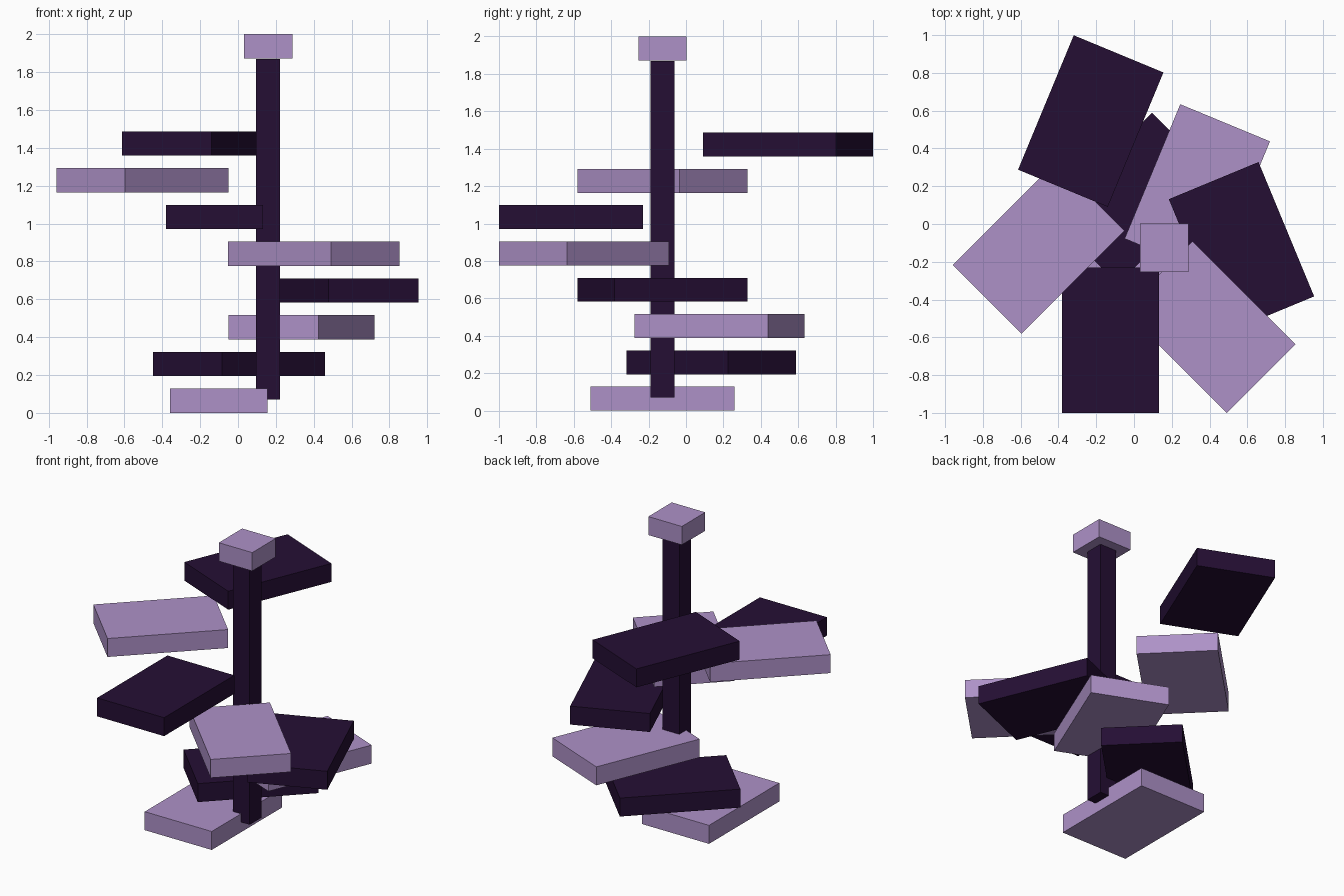
import bpy
import bmesh
import math
from mathutils import Matrix

cube = bpy.data.objects.get("Cube")
if cube:
    bpy.data.objects.remove(cube, do_unlink=True)


def make_material(name, rgb):
    mat = bpy.data.materials.new(name)
    mat.use_nodes = True
    color = (*rgb, 1.0)
    mat.diffuse_color = color
    mat.node_tree.nodes["Principled BSDF"].inputs["Base Color"].default_value = color
    return mat


lilac = make_material("lilac", (0.423, 0.285, 0.575))
dark_purple = make_material("dark purple", (0.018, 0.0045, 0.034))


def add_box(name, size, center, angle, mat):
    """Flat-faced box, turned about z by an angle in degrees."""
    bm = bmesh.new()
    bmesh.ops.create_cube(bm, size=1.0, matrix=Matrix.Diagonal((*size, 1.0)))
    mesh = bpy.data.meshes.new(name)
    bm.to_mesh(mesh)
    bm.free()
    mesh.materials.append(mat)
    obj = bpy.data.objects.new(name, mesh)
    obj.location = center
    obj.rotation_euler.z = math.radians(angle)
    bpy.context.collection.objects.link(obj)
    return obj


# Central pole and its cap
POLE_X, POLE_Y = 0.159, -0.126
add_box("pole", (0.128, 0.128, 1.80), (POLE_X, POLE_Y, 0.97), 0, dark_purple)
add_box("pole_cap", (0.257, 0.257, 0.128), (POLE_X, POLE_Y, 1.936), 0, lilac)

# Spiral of steps, bottom to top: centre x, centre y, direction of the long side
STEP_SIZE = (0.77, 0.514, 0.128)
STEP_RISE = 0.194
steps = [
    (-0.101, -0.126, 90),
    (0.005, 0.135, 45),
    (0.335, 0.180, 67.5),
    (0.569, -0.126, 112.5),
    (0.400, -0.546, 135),
    (-0.124, -0.615, 90),
    (-0.505, -0.126, 45),
    (-0.229, 0.545, 67.5),
]
for i, (x, y, angle) in enumerate(steps):
    add_box(f"step_{i + 1}", STEP_SIZE, (x, y, 0.064 + i * STEP_RISE), angle,
            dark_purple if i % 2 else lilac)
